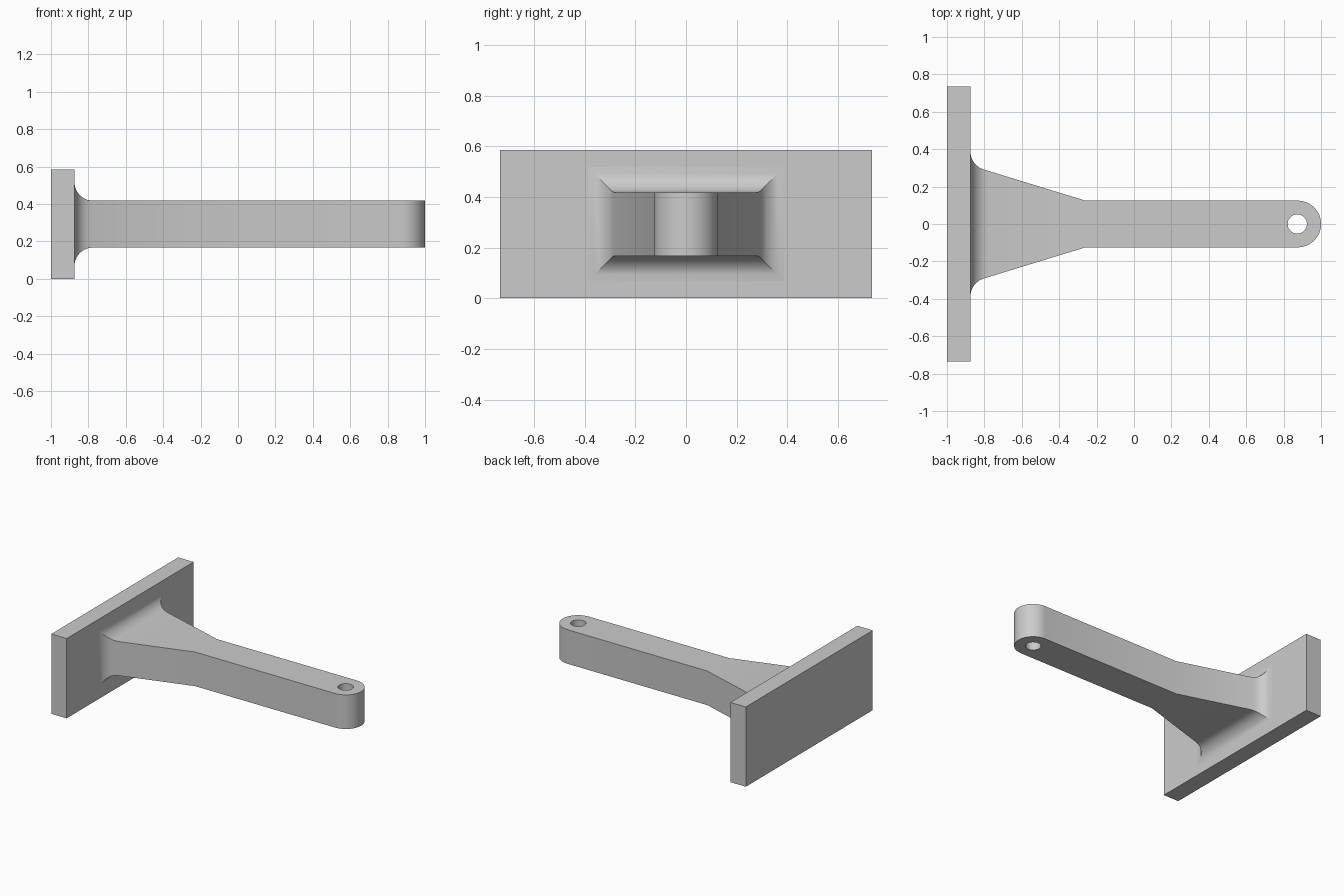
import bpy, bmesh
from math import sin, cos, sqrt, radians

cube = bpy.data.objects.get("Cube")
if cube:
    bpy.data.objects.remove(cube)

grey = bpy.data.materials.new("plain grey")
grey.use_nodes = True
grey.diffuse_color = (0.6, 0.6, 0.6, 1)
grey.node_tree.nodes["Principled BSDF"].inputs["Base Color"].default_value = (0.6, 0.6, 0.6, 1)

MID = 0.2925      # height of the arm's axis
HALF = 0.125      # half width and half thickness of the arm
FACE = -0.875     # front of the plate
R = 0.1           # fillet radius
EYE = 0.875       # centre of the rounded end
BEND = -0.26      # where the taper starts


def add_object(name, bm):
    bmesh.ops.recalc_face_normals(bm, faces=bm.faces)
    mesh = bpy.data.meshes.new(name)
    bm.to_mesh(mesh)
    bm.free()
    mesh.materials.append(grey)
    obj = bpy.data.objects.new(name, mesh)
    bpy.context.collection.objects.link(obj)
    return obj


# Mounting plate
bm = bmesh.new()
bmesh.ops.create_cube(bm, size=1)
bmesh.ops.scale(bm, vec=(0.125, 1.47, 2 * MID), verts=bm.verts)
bmesh.ops.translate(bm, vec=(-0.9375, 0, MID), verts=bm.verts)
add_object("mounting_plate", bm)

# Arm sections: x, half width, half thickness
sections = []
for angle in (0, 15, 30, 45, 60, 73, 90):
    x = FACE + R * (1 - cos(radians(angle)))
    drop = R * sin(radians(angle))
    taper = HALF + 0.306 * (BEND - x)
    width = 0.387 - drop if angle < 73 else taper
    sections.append((x, width, HALF + R - drop))
sections.append((BEND, HALF, HALF))
for i in range(13):
    t = radians(90 * i / 12)
    sections.append((EYE + HALF * sin(t), HALF * cos(t), HALF))

# Arm lofted through its sections, ending in a half round
bm = bmesh.new()
rings = []
for x, w, h in sections:
    rings.append([bm.verts.new((x, sy * w, MID + sz * h))
                  for sy, sz in ((-1, -1), (1, -1), (1, 1), (-1, 1))])
for a, b in zip(rings, rings[1:]):
    for i in range(4):
        j = (i + 1) % 4
        bm.faces.new((a[i], a[j], b[j], b[i]))
bm.faces.new(rings[0])
bm.faces.new(rings[-1])
bmesh.ops.remove_doubles(bm, verts=bm.verts, dist=0.0001)
bmesh.ops.dissolve_limit(bm, angle_limit=radians(0.5), verts=bm.verts, edges=bm.edges)
arm = add_object("arm", bm)

# Pin hole through the rounded end
bm = bmesh.new()
bmesh.ops.create_cone(bm, cap_ends=True, segments=16, radius1=0.052, radius2=0.052, depth=1)
bmesh.ops.translate(bm, vec=(0.873, 0, MID), verts=bm.verts)
cutter = add_object("hole_cutter", bm)
cut = arm.modifiers.new("pin hole", "BOOLEAN")
cut.operation = "DIFFERENCE"
cut.solver = "EXACT"
cut.object = cutter
bpy.ops.object.select_all(action="DESELECT")
arm.select_set(True)
bpy.context.view_layer.objects.active = arm
bpy.ops.object.modifier_apply(modifier=cut.name)
bpy.data.objects.remove(cutter)
bpy.ops.object.shade_smooth_by_angle(angle=radians(30))
